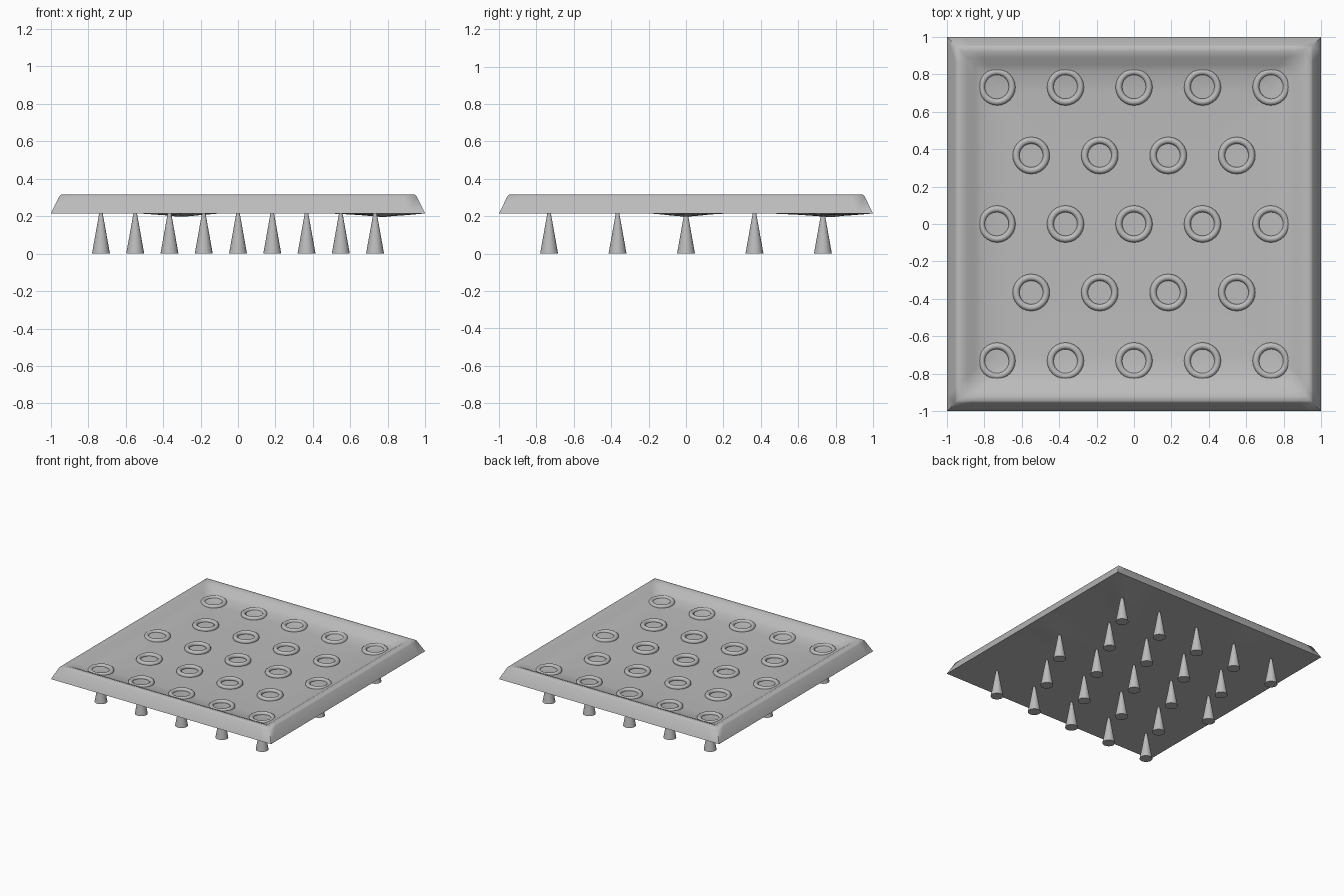
import bpy, bmesh, math

cube = bpy.data.objects.get("Cube")
if cube:
    bpy.data.objects.remove(cube)

# One grey material for every part
grey = bpy.data.materials.new("plain_grey")
grey.use_nodes = True
colour = (0.5, 0.5, 0.5, 1)
grey.diffuse_color = colour
grey.node_tree.nodes["Principled BSDF"].inputs["Base Color"].default_value = colour


def finish(obj, name, angle):
    obj.name = name
    obj.data.materials.append(grey)
    bpy.ops.object.select_all(action="DESELECT")
    obj.select_set(True)
    bpy.context.view_layer.objects.active = obj
    bpy.ops.object.shade_smooth_by_angle(angle=math.radians(angle))


SIDE = 24          # segments along each edge of the tray


def square_loop(bm, half, z):
    """Square ring of vertices, corners included."""
    verts = []
    for k in range(4):
        c, s = round(math.cos(k * math.pi / 2)), round(math.sin(k * math.pi / 2))
        for i in range(SIDE):
            u, v = half, half * (2 * i / SIDE - 1)
            verts.append(bm.verts.new((u * c - v * s, u * s + v * c, z)))
    return verts


# Tray: square profile from the underside centre, round the rim, to the floor centre
profile = [(0.25, 0.215), (0.55, 0.215), (0.78, 0.215), (0.9, 0.215), (1, 0.215),
           (0.955, 0.306), (0.945, 0.315), (0.92, 0.315), (0.89, 0.304),
           (0.85, 0.279), (0.81, 0.262), (0.7, 0.254), (0.4, 0.25), (0.1, 0.248)]
bm = bmesh.new()
loops = [square_loop(bm, h, z) for h, z in profile]
count = 4 * SIDE
for a, b in zip(loops, loops[1:]):
    for i in range(count):
        j = (i + 1) % count
        bm.faces.new((a[i], a[j], b[j], b[i]))
bm.faces.new(loops[0])
bm.faces.new(loops[-1])

# Shallow sags in the underside near two edges
for sx, sy in ((0.78, 0.78), (0.8, 0), (-0.3, 0.8)):
    for loop in loops[1:4]:
        for v in loop:
            d = math.hypot(v.co.x - sx, v.co.y - sy)
            v.co.z -= 0.02 * max(0, 1 - d / 0.18)
bmesh.ops.recalc_face_normals(bm, faces=bm.faces)
mesh = bpy.data.meshes.new("tray")
bm.to_mesh(mesh)
bm.free()
tray = bpy.data.objects.new("tray", mesh)
bpy.context.collection.objects.link(tray)
finish(tray, "tray", 60)

# Staggered rows of a ring on the floor with a cone foot below it
STEP = 0.366
for row in range(-2, 3):
    n = 5 if row % 2 == 0 else 4
    for col in range(n):
        x, y = (col - (n - 1) / 2) * STEP, row * STEP
        bpy.ops.mesh.primitive_torus_add(major_radius=0.081, minor_radius=0.018,
                                         major_segments=24, minor_segments=10,
                                         location=(x, y, 0.255))
        finish(bpy.context.object, "floor_ring", 60)
        bpy.ops.mesh.primitive_cone_add(vertices=24, radius1=0.048, radius2=0.006,
                                        depth=0.235, location=(x, y, 0.1175))
        finish(bpy.context.object, "cone_foot", 60)
